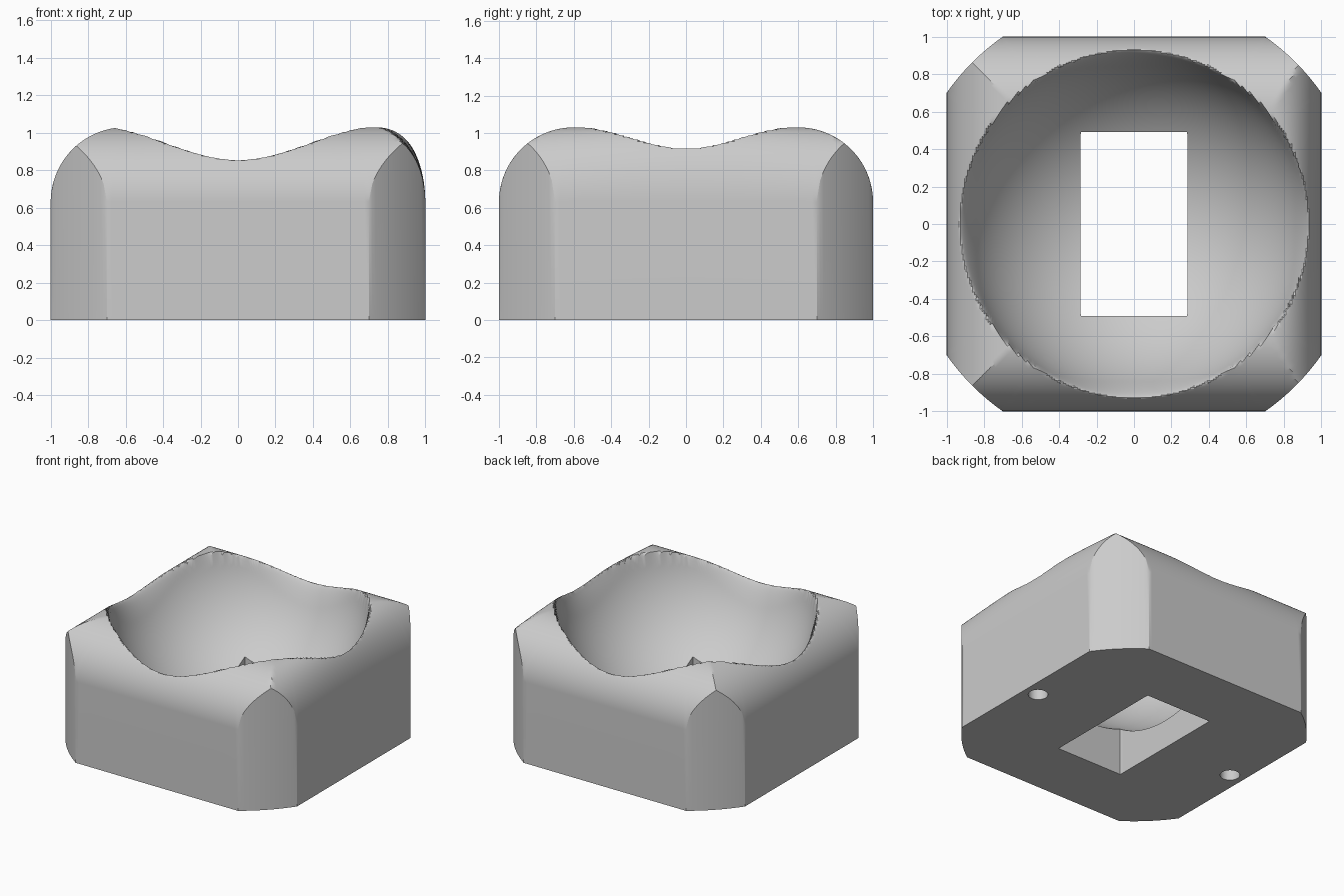
import bpy
import bmesh
from math import sin, cos, pi, sqrt, radians, hypot

cube = bpy.data.objects.get("Cube")
if cube:
    bpy.data.objects.remove(cube, do_unlink=True)

BOWL_R, BOWL_Z = 0.93, 1.107      # spherical seat
CORNER_R = 1 / cos(radians(35))   # cylinder that trims the corners
SHOULDER, RISE = 0.63, 0.4        # where the side walls begin to round over
SLOT_X, SLOT_Y = 0.285, 0.49      # half size of the through slot
STEPS, RINGS = 360, 72


def roundover(d, width):
    """Height of an elliptical edge at distance d from the middle."""
    t = min(1.0, max(0.0, (d - 1 + width) / width))
    return SHOULDER + RISE * sqrt(1 - t * t)


def top_height(x, y):
    """Outer rounded block blended into the spherical seat."""
    side = roundover(x, 0.22 + 0.13 * y * y) if x > 0 else roundover(-x, 0.4)
    outer = min(side, roundover(abs(y), 0.4))
    r = hypot(x, y)
    if r < BOWL_R:
        bowl = BOWL_Z - sqrt(BOWL_R ** 2 - r * r)
    else:
        bowl = BOWL_Z + 8 * (r - BOWL_R)
    # the rim is softest mid-side and crisp at the corners
    k = 0.02 + 0.23 * ((x * x - y * y) / (r * r)) ** 2
    h = max(k - abs(outer - bowl), 0) / k
    return min(outer, bowl) - h * h * k / 4


def ray(angle):
    """Inner and outer radius of the plan along one direction."""
    c, s = max(abs(cos(angle)), 1e-9), max(abs(sin(angle)), 1e-9)
    return min(SLOT_X / c, SLOT_Y / s), min(1 / c, 1 / s, CORNER_R)


# Body: closed loop of rings, slot wall -> seat -> rim -> side wall -> base
bm = bmesh.new()
rings = [[] for _ in range(RINGS + 3)]
for i in range(STEPS):
    a = 2 * pi * i / STEPS
    r0, r1 = ray(a)
    for j in range(RINGS + 1):
        r = r0 + (r1 - r0) * sin(pi / 2 * j / RINGS)
        x, y = r * cos(a), r * sin(a)
        rings[j].append(bm.verts.new((x, y, top_height(x, y))))
    for ring, r in ((rings[-2], r1), (rings[-1], r0)):
        ring.append(bm.verts.new((r * cos(a), r * sin(a), 0)))
for j, ring in enumerate(rings):
    following = rings[(j + 1) % len(rings)]
    for i in range(STEPS):
        n = (i + 1) % STEPS
        bm.faces.new((ring[i], following[i], following[n], ring[n]))
bmesh.ops.recalc_face_normals(bm, faces=bm.faces)
mesh = bpy.data.meshes.new("socket_body")
bm.to_mesh(mesh)
bm.free()
body = bpy.data.objects.new("socket_body", mesh)
bpy.context.collection.objects.link(body)

# Plain grey material
grey = bpy.data.materials.new("plain_grey")
grey.use_nodes = True
grey.diffuse_color = (0.6, 0.6, 0.6, 1)
grey.node_tree.nodes["Principled BSDF"].inputs["Base Color"].default_value = (0.6, 0.6, 0.6, 1)
mesh.materials.append(grey)

# Blind holes in the base
for side in (-1, 1):
    bpy.ops.mesh.primitive_cylinder_add(vertices=32, radius=0.07, depth=0.5,
                                        location=(0.885 * side, 0, 0))
    cutter = bpy.context.object
    cutter.name = "base_hole_cutter"
    cut = body.modifiers.new("base_hole", "BOOLEAN")
    cut.operation = "DIFFERENCE"
    cut.solver = "EXACT"
    cut.object = cutter
    bpy.ops.object.select_all(action="DESELECT")
    bpy.context.view_layer.objects.active = body
    body.select_set(True)
    bpy.ops.object.modifier_apply(modifier=cut.name)
    bpy.data.objects.remove(cutter, do_unlink=True)

bpy.ops.object.shade_smooth_by_angle(angle=radians(30))
